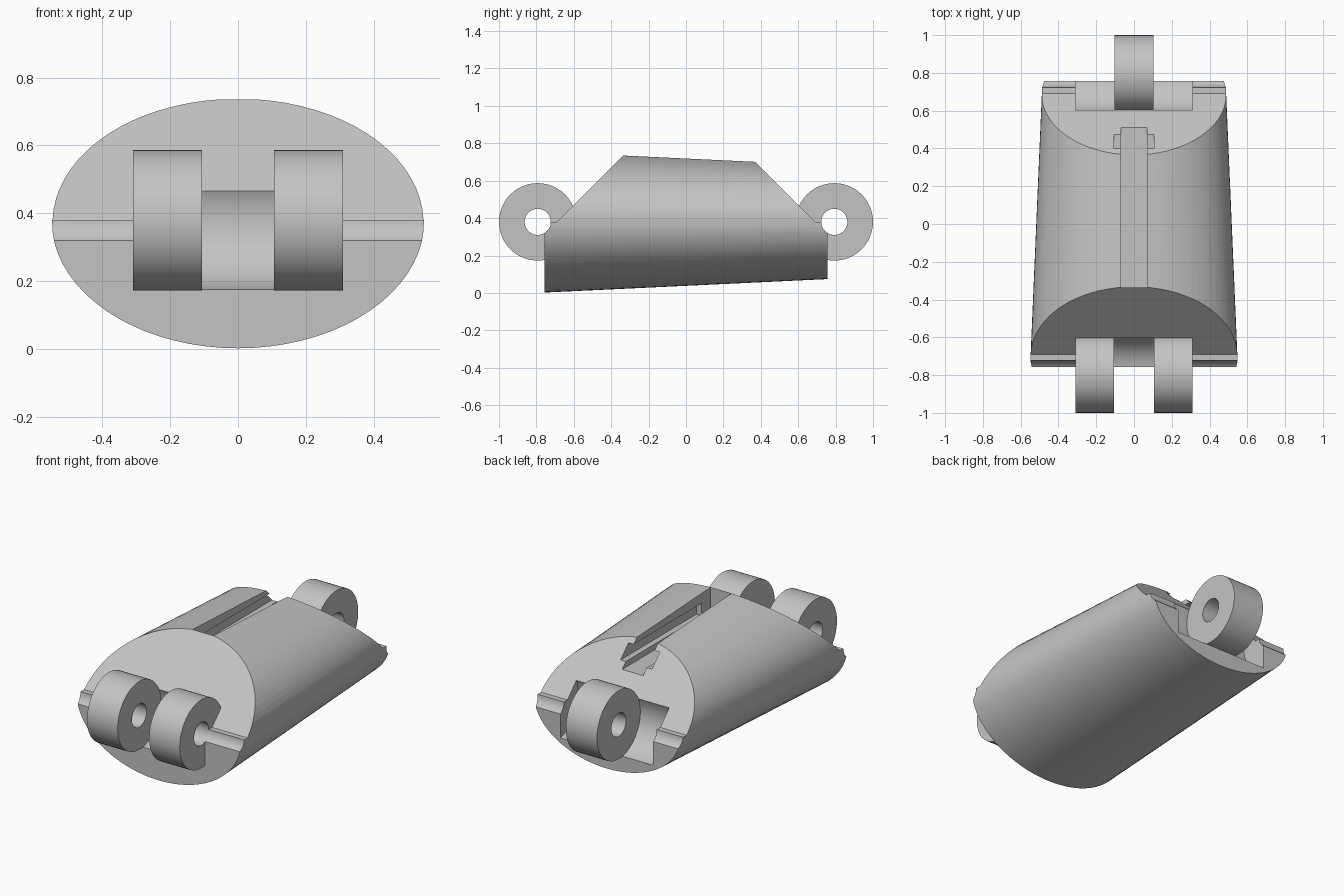
import bpy
import bmesh
from math import cos, sin, pi, radians

if "Cube" in bpy.data.objects:
    bpy.data.objects.remove(bpy.data.objects["Cube"], do_unlink=True)

grey = bpy.data.materials.new("light grey plastic")
grey.use_nodes = True
COLOUR = (0.55, 0.55, 0.55, 1)
grey.diffuse_color = COLOUR
grey.node_tree.nodes["Principled BSDF"].inputs["Base Color"].default_value = COLOUR

AXIS_Y, AXIS_Z = 0.793, 0.38      # hinge axis
LUG_R, HOLE_R = 0.207, 0.07
LUG_IN, LUG_OUT = 0.105, 0.31


def loft(name, ring_a, ring_b):
    """Closed solid between two matching rings of points."""
    bm = bmesh.new()
    a = [bm.verts.new(p) for p in ring_a]
    b = [bm.verts.new(p) for p in ring_b]
    bm.faces.new(a)
    bm.faces.new(b[::-1])
    for i in range(len(a)):
        j = (i + 1) % len(a)
        bm.faces.new((a[i], b[i], b[j], a[j]))
    bmesh.ops.recalc_face_normals(bm, faces=bm.faces)
    mesh = bpy.data.meshes.new(name)
    bm.to_mesh(mesh)
    bm.free()
    mesh.materials.append(grey)
    obj = bpy.data.objects.new(name, mesh)
    bpy.context.collection.objects.link(obj)
    return obj


def prism(name, profile, x0, x1):
    """Extrude a (y, z) profile along x."""
    return loft(name, [(x0, y, z) for y, z in profile], [(x1, y, z) for y, z in profile])


def circle(y, r, n=48):
    return [(y + r * cos(2 * pi * i / n), AXIS_Z + r * sin(2 * pi * i / n)) for i in range(n)]


def box(y0, y1, z0, z1):
    return [(y0, z0), (y1, z0), (y1, z1), (y0, z1)]


def ellipse(y, rx, rz, n=72):
    return [(rx * cos(2 * pi * i / n), y, AXIS_Z + rz * sin(2 * pi * i / n)) for i in range(n)]


def combine(target, tool, operation):
    mod = target.modifiers.new("combine", 'BOOLEAN')
    mod.operation, mod.solver, mod.object = operation, 'EXACT', tool
    bpy.context.view_layer.objects.active = target
    bpy.ops.object.modifier_apply(modifier=mod.name)
    bpy.data.objects.remove(tool, do_unlink=True)


# Tapered oval body
body = loft("finger_segment", ellipse(-0.757, 0.55, 0.378), ellipse(0.757, 0.485, 0.306))

# Sloped relief at both ends
for s in (-1, 1):
    relief = [(s * 0.9, AXIS_Z), (s * 0.69, AXIS_Z), (s * 0.17, 0.9), (s * 0.9, 0.9)]
    combine(body, prism("relief", relief, -1, 1), 'DIFFERENCE')

# T-shaped channel along the top
combine(body, prism("channel", box(-0.335, 0.56, 0.56, 1), -0.07, 0.07), 'DIFFERENCE')
combine(body, prism("channel_flange", box(-0.25, 0.56, 0.595, 0.67), -0.105, 0.105), 'DIFFERENCE')

# Hinge lugs and the slots beside them: a pair in front, a single one behind
gap = 0.0005
side_pair = [(-LUG_OUT, -LUG_IN), (LUG_IN, LUG_OUT)]
middle = [(-LUG_IN, LUG_IN)]
for s, lugs, slots in ((-1, side_pair, middle), (1, middle, side_pair)):
    for x0, x1 in lugs:
        combine(body, prism("lug", circle(s * AXIS_Y, LUG_R), x0, x1), 'UNION')
    for x0, x1 in slots:
        cutter = prism("slot", circle(s * AXIS_Y, LUG_R + gap), x0 - gap, x1 + gap)
        combine(body, cutter, 'DIFFERENCE')
    combine(body, prism("pin_hole", circle(s * AXIS_Y, HOLE_R, 32), -1, 1), 'DIFFERENCE')

# Smooth curved walls, crisp edges
bpy.ops.object.select_all(action='DESELECT')
body.select_set(True)
bpy.context.view_layer.objects.active = body
bpy.ops.object.shade_smooth_by_angle(angle=radians(30))
